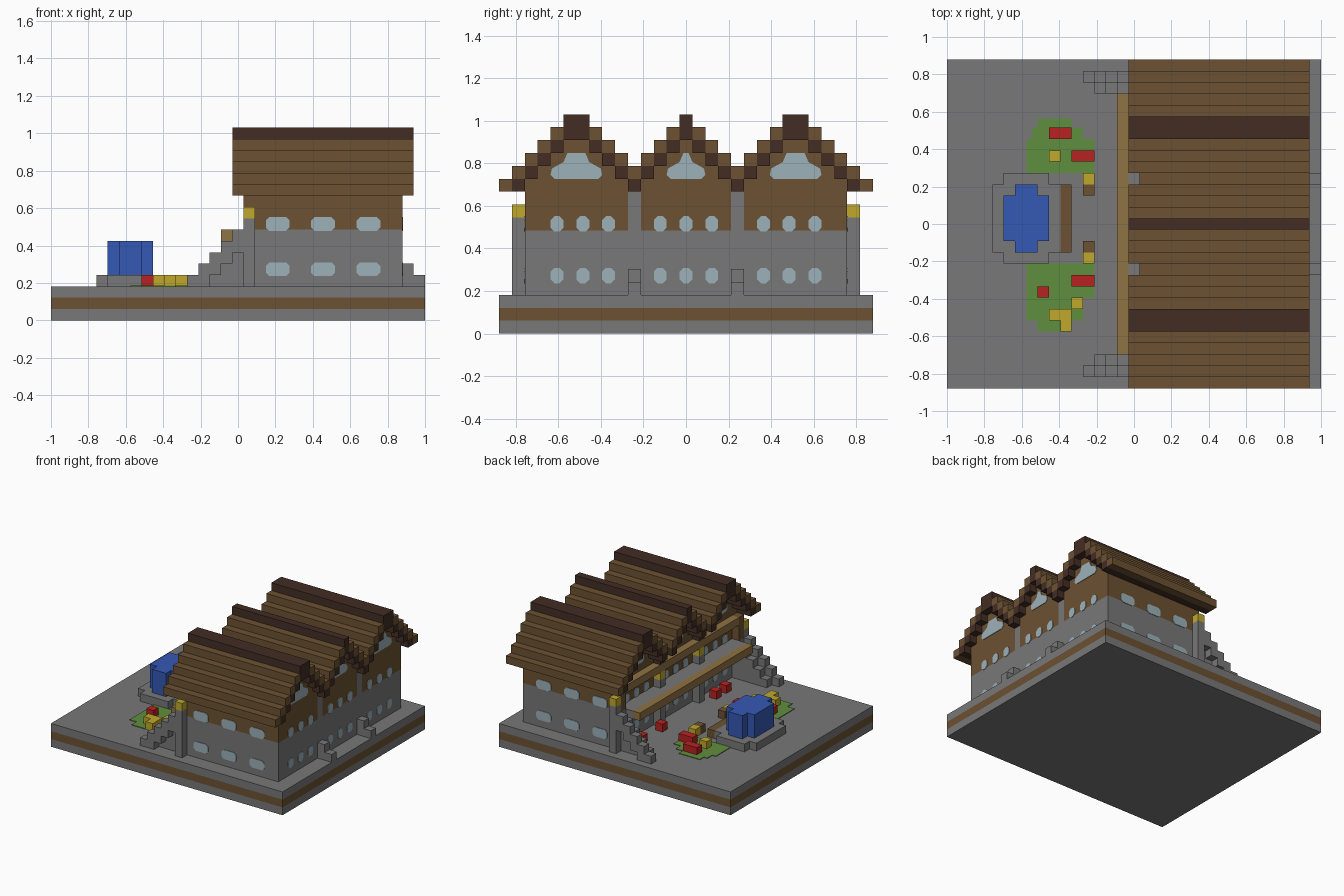
import bpy, bmesh
from mathutils import Vector

cube = bpy.data.objects.get("Cube")
if cube:
    bpy.data.objects.remove(cube)

V = 2 / 33                        # block size
ORIGIN = Vector((-1, -14.5 * V, 0))


def material(name, hexcode):
    rgb = [int(hexcode[n:n + 2], 16) / 255 for n in (0, 2, 4)]
    lin = [c / 12.92 if c < 0.04 else ((c + 0.055) / 1.055) ** 2.4 for c in rgb]
    m = bpy.data.materials.new(name)
    m.use_nodes = True
    m.diffuse_color = (*lin, 1)
    bsdf = m.node_tree.nodes["Principled BSDF"]
    bsdf.inputs["Base Color"].default_value = (*lin, 1)
    bsdf.inputs["Roughness"].default_value = 0.9
    return m


STONE = material("stone grey", "787878")
WOOD = material("wood brown", "6c5132")
DARK = material("dark wood", "432d24")
TAN = material("light wood", "8f7344")
GLASS = material("pale glass", "9cb2ba")
WATER = material("water blue", "3558b4")
RED = material("flower red", "b82222")
YELLOW = material("lamp yellow", "c0a92c")
GREEN = material("grass green", "608e3e")


def finish(name, bm, mat):
    bmesh.ops.recalc_face_normals(bm, faces=bm.faces)
    me = bpy.data.meshes.new(name)
    bm.to_mesh(me)
    bm.free()
    me.materials.append(mat)
    ob = bpy.data.objects.new(name, me)
    bpy.context.collection.objects.link(ob)


def blocks(name, mat, boxes):
    """Boxes given in block units: i range, j range, k range (end exclusive)."""
    bm = bmesh.new()
    for i, j, k in boxes:
        lo, hi = Vector((i[0], j[0], k[0])), Vector((i[1], j[1], k[1]))
        verts = bmesh.ops.create_cube(bm, size=1)["verts"]
        for v in verts:
            p = [(lo[a] + hi[a]) / 2 + v.co[a] * (hi[a] - lo[a]) for a in range(3)]
            v.co = ORIGIN + Vector(p) * V
    finish(name, bm, mat)


def one(n):
    return (n, n + 1)


def plates(name, mat, axis, pos, outlines):
    """Thin plates on a wall: outline points run along the wall and up."""
    bm = bmesh.new()
    for pts in outlines:
        rings = []
        for off in (-0.07, 0.07):
            rings.append([bm.verts.new(ORIGIN + V * Vector(
                (pos + off, u, w) if axis == "x" else (u, pos + off, w))) for u, w in pts])
        a, b = rings
        bm.faces.new(a)
        bm.faces.new(b[::-1])
        for n in range(len(a)):
            m = (n + 1) % len(a)
            bm.faces.new((a[n], a[m], b[m], b[n]))
    finish(name, bm, mat)


def rounded(u, w, hu, hw, c=0.3):
    return [(u - hu, w - hw + c), (u - hu + c, w - hw), (u + hu - c, w - hw), (u + hu, w - hw + c),
            (u + hu, w + hw - c), (u + hu - c, w + hw), (u - hu + c, w + hw), (u - hu, w + hw - c)]


# Layered ground slab
for k, (name, mat) in enumerate((("base_bottom", STONE), ("base_stripe", WOOD), ("base_top", STONE))):
    blocks(name, mat, [((0, 33), (0, 29), one(k))])

# Stepped roof profile over three gables
RIDGES = ((5, 6), (14, 14), (22, 23))
VALLEYS = (10, 18)


def height(j):
    return max(16 - max(a - j, j - b, 0) for a, b in RIDGES)


def run(j):
    return (17 if j in VALLEYS else 16, 32)


ridge_rows = [j for j in range(29) if height(j) == 16]
slope_rows = [j for j in range(29) if height(j) < 16]
blocks("roof_boards", WOOD, [(run(j), one(j), one(height(j))) for j in slope_rows])
blocks("roof_ridges", DARK, [(run(j), one(j), one(16)) for j in ridge_rows])
blocks("roof_lining", DARK, [(run(j), one(j), one(height(j) - 1)) for j in range(1, 28)])

# House walls
HOUSE = (18, 31)
blocks("lower_walls", STONE, [(HOUSE, (2, 27), (3, 8))])
blocks("upper_walls", WOOD, [(HOUSE, span, (8, 11)) for span in ((2, 10), (11, 18), (19, 27))])
blocks("valley_columns", STONE, [(HOUSE, one(j), (8, 11)) for j in VALLEYS])
blocks("gable_walls", WOOD, [(HOUSE, one(j), (11, height(j) - 1))
                             for j in range(2, 27) if height(j) > 12])

# Windows on the long and gable sides
side = [rounded(i, k, 1.05, 0.6) for i in (20, 24, 28) for k in (4.5, 8.5)]
for name, j in (("right_windows", 2), ("left_windows", 27)):
    plates(name, GLASS, "y", j, side)
small = [rounded(c + d + 0.5, k, 0.5, 0.6) for c in (6, 14, 22) for d in (-2, 0, 2) for k in (4.5, 8.5)]
gable = []
for a, b in RIDGES:
    c, h = (a + b + 1) / 2, (b - a) / 2 + 0.5
    gable.append([(c - h - 1, 12.3), (c - h - 0.7, 12), (c + h + 0.7, 12), (c + h + 1, 12.3),
                  (c + h + 0.9, 12.8), (c + h, 13.3), (c + h - 0.3, 14),
                  (c - h + 0.3, 14), (c - h, 13.3), (c - h - 0.9, 12.8)])
for name, i in (("courtyard_windows", 18), ("rear_windows", 31)):
    plates(name, GLASS, "x", i, small + gable)

# Veranda: floor, rail, pillars, beam and lanterns
blocks("veranda_floor", STONE, [((16, 18), (3, 26), one(7))])
blocks("veranda_rail", TAN, [(one(15), (3, 26), one(7))])
pillars = (1, 10, 18, 27)
blocks("veranda_pillars", STONE, [(one(17), one(j), (3, 7) if j in VALLEYS else (3, 9)) for j in pillars]
       + [(one(17), one(j), (8, 9)) for j in VALLEYS])
blocks("veranda_lanterns", YELLOW, [(one(17), one(j), one(9)) for j in pillars])
blocks("veranda_posts", WOOD, [(one(17), one(j), (8, 11)) for j in (2, 26)])
blocks("veranda_beam", TAN, [(one(17), (3, 26), one(10))])

# Outside stairs at both ends: side string and solid treads
for name, outer, inner in (("right_stairs", 1, 2), ("left_stairs", 27, 26)):
    steps = [(one(12 + n), one(outer), (max(3, n + 2), n + 4)) for n in range(5)]
    steps += [(one(13 + n), one(inner), (3, n + 4)) for n in range(4)]
    steps += [(one(17), one(inner), (3, 8))]
    blocks(name, STONE, steps)

# Stepped buttresses at the rear
blocks("rear_buttresses", STONE, [(one(31 + n), one(j), (3, 5 - n)) for j in VALLEYS for n in (0, 1)])

# Fountain
blocks("fountain_basin", STONE, [((5, 9), (11, 12), one(3)), ((5, 9), (18, 19), one(3)),
                                 ((4, 5), (12, 18), one(3)), ((9, 10), (12, 18), one(3))]
       + [(one(i), one(j), one(3)) for i in (5, 8) for j in (12, 17)])
blocks("fountain_water", WATER, [((5, 9), (13, 17), (3, 7)), ((6, 8), (12, 13), (3, 7)),
                                 ((6, 8), (17, 18), (3, 7))])

# Courtyard bench, stools and lamps
blocks("bench", WOOD, [(one(10), (12, 18), one(3))])
blocks("stools", WOOD, [(one(12), one(j), one(3)) for j in (12, 17)])
blocks("ground_lamps", YELLOW, [(one(12), one(j), one(3)) for j in (11, 18)])

# Flower beds
THIN = (3, 3.08)
blocks("grass_left", GREEN, [((7, 13), (19, 22), THIN), ((7.5, 12), (22, 23), THIN),
                             ((8, 11), (23, 23.8), THIN)])
blocks("grass_right", GREEN, [((7, 13), (8, 11), THIN), ((7, 12), (6, 8), THIN),
                              ((8, 11), (5, 6), THIN)])
blocks("red_flowers", RED, [((9, 11), one(22), one(3)), ((11, 13), one(20), one(3)),
                            ((11, 13), one(9), one(3)), (one(8), one(8), one(3))])
blocks("yellow_flowers", YELLOW, [(one(9), one(20), one(3)), (one(11), one(7), one(3)),
                                  ((9, 11), one(6), one(3)), (one(10), one(5), one(3))])
blocks("wall_flowers", RED, [(one(16), one(j), one(3)) for j in (6, 8, 19, 23)])
